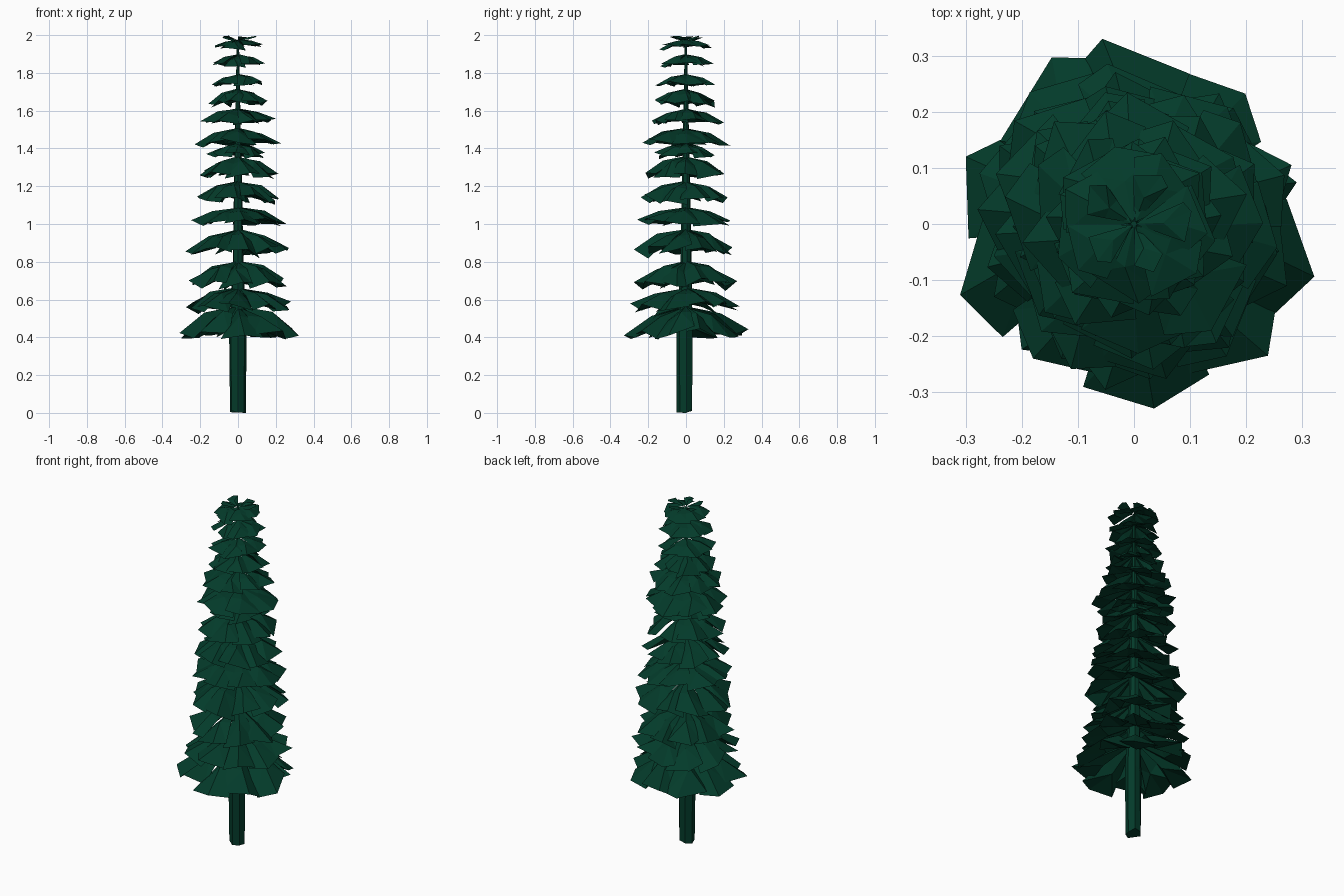
import bpy, bmesh, math, random

if "Cube" in bpy.data.objects:
    bpy.data.objects.remove(bpy.data.objects["Cube"])

random.seed(11)
green = bpy.data.materials.new("dark pine green")
green.diffuse_color = (0.001, 0.043, 0.023, 1)
green.use_nodes = True
green.node_tree.nodes["Principled BSDF"].inputs["Base Color"].default_value = green.diffuse_color


def finish(bm, name):
    bmesh.ops.recalc_face_normals(bm, faces=bm.faces)
    mesh = bpy.data.meshes.new(name)
    bm.to_mesh(mesh)
    bm.free()
    mesh.materials.append(green)
    obj = bpy.data.objects.new(name, mesh)
    bpy.context.collection.objects.link(obj)


# Trunk: tapering, slightly irregular seven-sided column
bm = bmesh.new()
rings = []
for z, r in [(0, .043), (.4, .044), (.8, .032), (1.2, .022), (1.6, .013), (1.97, .006)]:
    ring = []
    for i in range(7):
        a = math.tau * i / 7 + .2
        k = r * random.uniform(.88, 1.1)
        dz = random.uniform(0, .02) if z == 0 and i else 0
        ring.append(bm.verts.new((k * math.cos(a), k * math.sin(a) - .006 * (z < .5), z + dz)))
    rings.append(ring)
for lo, hi in zip(rings, rings[1:]):
    for i in range(7):
        j = (i + 1) % 7
        bm.faces.new((lo[i], lo[j], hi[j], hi[i]))
bm.faces.new(rings[0][::-1])
bm.faces.new(rings[-1])
finish(bm, "trunk")


# One bough: broad folded fan with a jagged rim and a thin closed underside
def bough(bm, ang, half, R, top, drop):
    roll = random.uniform(-.14, .14) * drop
    j = lambda s: random.uniform(-s, s)

    def pt(f, side, d):
        a = ang + side * half
        return bm.verts.new((f * R * math.cos(a), f * R * math.sin(a),
                             min(2.0, top - d * drop + side * roll)))
    root = pt(.03, 0, 0)
    ml, mc, mr = pt(.5, -1, .36 + j(.06)), pt(.55, j(.2), .22 + j(.06)), pt(.5, 1, .36 + j(.06))
    ol, orr = pt(.86 + j(.08), -1, .88 + j(.14)), pt(.86 + j(.08), 1, .88 + j(.14))
    oc = pt(1, j(.5), .8 + j(.15))
    under = pt(.5, 0, .66)
    for f in [(root, ml, mc), (root, mc, mr), (ml, ol, mc), (mc, ol, oc),
              (mc, oc, orr), (mc, orr, mr)]:
        bm.faces.new(f)
    rim = [root, mr, orr, oc, ol, ml]
    for a, b in zip(rim, rim[1:] + rim[:1]):
        bm.faces.new((under, a, b))


# Whorls of boughs: crown height, tip height, radius, number of boughs
# (the topmost whorl turns upward)
tiers = [(.565, .39, .335, 10), (.665, .545, .30, 10), (.805, .67, .278, 10),
         (.975, .84, .282, 10), (1.09, .995, .262, 9), (1.23, 1.11, .24, 9),
         (1.36, 1.245, .225, 8), (1.43, 1.36, .17, 8), (1.51, 1.415, .235, 8),
         (1.615, 1.53, .208, 8), (1.72, 1.63, .172, 8), (1.795, 1.73, .165, 7),
         (1.90, 1.84, .148, 7), (1.98, 1.936, .142, 7), (1.975, 2.0, .105, 5)]
for n, (top, tip, R, count) in enumerate(tiers):
    bm = bmesh.new()
    start = random.uniform(0, math.tau)
    for i in range(count):
        a = start + math.tau * (i + random.uniform(-.1, .1)) / count
        k = 1.0 if i % 3 == 0 else random.uniform(.88, 1.0)
        bough(bm, a, math.pi / count * (1.22 if n < 14 else .6), R * k,
              top - random.uniform(0, .01), (top - tip) * random.uniform(.9, 1.06))
    finish(bm, f"bough_whorl_{n + 1}")
